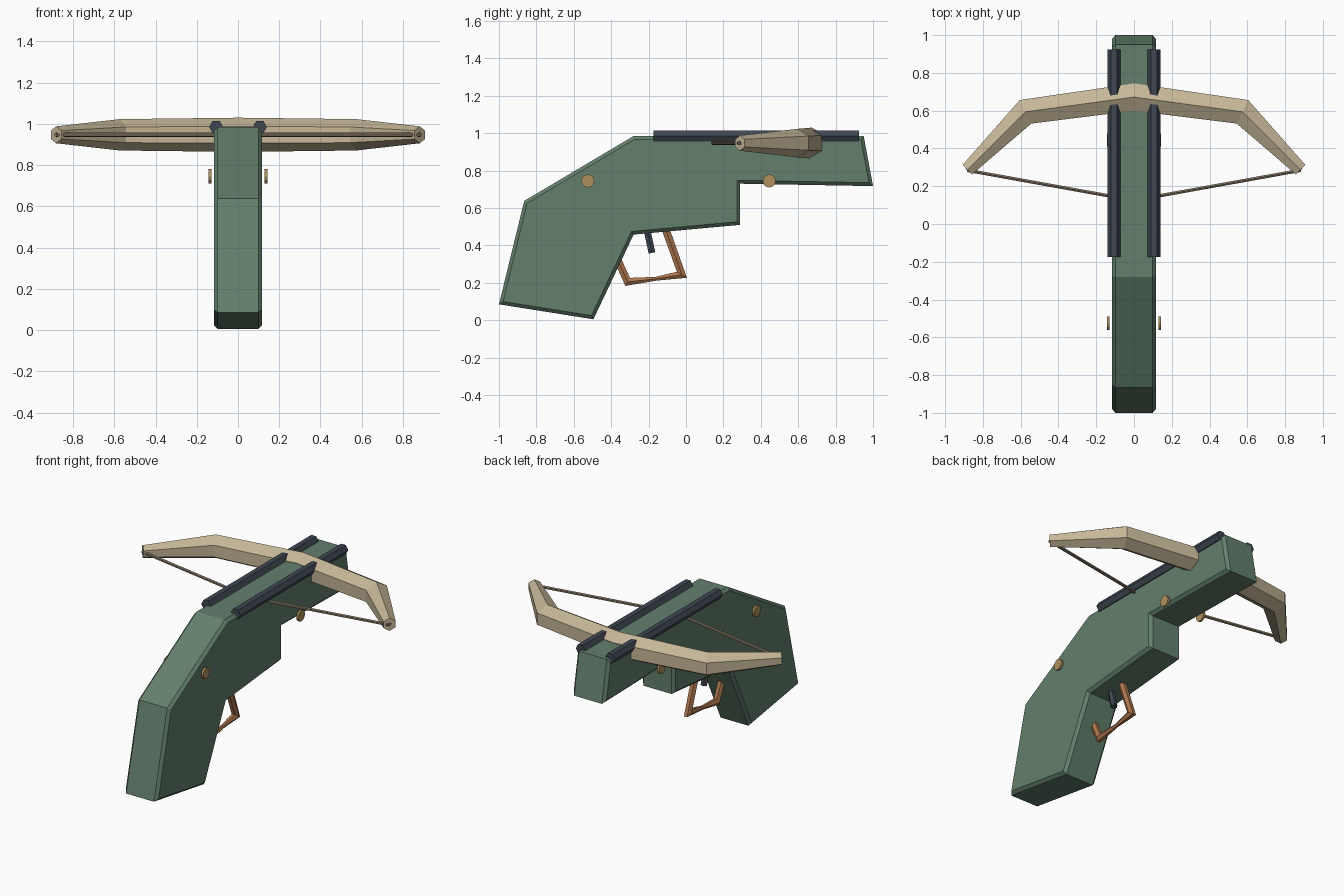
import bpy, bmesh
from math import cos, sin, pi
from mathutils import Vector

if "Cube" in bpy.data.objects:
    bpy.data.objects.remove(bpy.data.objects["Cube"])


def material(name, rgb):
    m = bpy.data.materials.new(name)
    m.use_nodes = True
    m.diffuse_color = (*rgb, 1)
    m.node_tree.nodes["Principled BSDF"].inputs["Base Color"].default_value = (*rgb, 1)
    return m


GREEN = material("painted green", (0.125, 0.215, 0.152))
TAN = material("pale wood", (0.56, 0.47, 0.31))
STEEL = material("dark steel", (0.05, 0.063, 0.085))
COPPER = material("copper", (0.42, 0.18, 0.075))
BRASS = material("brass", (0.43, 0.28, 0.11))
CORD = material("cord", (0.23, 0.185, 0.13))


def finish(name, bm, mat):
    bmesh.ops.recalc_face_normals(bm, faces=bm.faces)
    mesh = bpy.data.meshes.new(name)
    bm.to_mesh(mesh)
    bm.free()
    mesh.materials.append(mat)
    obj = bpy.data.objects.new(name, mesh)
    bpy.context.collection.objects.link(obj)
    return obj


def loft(name, points, radii, up, mat, sides=6, phase=0.0):
    """Sweep a mitred polygon along a flat path whose plane normal is up."""
    pts, up = [Vector(p) for p in points], Vector(up)
    bm, rings = bmesh.new(), []
    for i, (p, r) in enumerate(zip(pts, radii)):
        a = (p - pts[i - 1]).normalized() if i else (pts[1] - p).normalized()
        b = (pts[i + 1] - p).normalized() if i < len(pts) - 1 else a
        tangent = (a + b).normalized()
        side = tangent.cross(up) / max(tangent.dot(a), 0.4)
        angles = [phase + 2 * pi * k / sides for k in range(sides)]
        rings.append([bm.verts.new(p + r * (up * cos(t) + side * sin(t))) for t in angles])
    for r0, r1 in zip(rings, rings[1:]):
        for k in range(sides):
            n = (k + 1) % sides
            bm.faces.new((r0[k], r0[n], r1[n], r1[k]))
    bm.faces.new(rings[0])
    bm.faces.new(rings[-1])
    return finish(name, bm, mat)


# Stock: extruded side profile with chamfered rims
profile = [(-1, 0.085), (-0.865, 0.638), (-0.28, 0.985), (0.95, 0.985), (1, 0.717),
           (0.29, 0.73), (0.29, 0.51), (-0.28, 0.458), (-0.495, 0.005)]
HALF = 0.117
bm = bmesh.new()
cap = bm.faces.new([bm.verts.new((-HALF, y, z)) for y, z in profile])
out = bmesh.ops.extrude_face_region(bm, geom=[cap])
moved = [v for v in out["geom"] if isinstance(v, bmesh.types.BMVert)]
bmesh.ops.translate(bm, verts=moved, vec=(2 * HALF, 0, 0))
bmesh.ops.recalc_face_normals(bm, faces=bm.faces)
rims = [e for e in bm.edges if abs(e.verts[0].co.x - e.verts[1].co.x) < 0.001]
bmesh.ops.bevel(bm, geom=rims, offset=0.018, segments=1, affect="EDGES")
finish("stock", bm, GREEN)

# Bow limbs: one tapered, mitred six-sided sweep
BOW_Z = 0.947
half_bow = [(0.882, 0.288, 0.041), (0.574, 0.594, 0.076), (0, 0.672, 0.083)]
bow = half_bow + [(-x, y, r) for x, y, r in half_bow[-2::-1]]
loft("bow", [(x, y, BOW_Z) for x, y, r in bow], [r for x, y, r in bow], (0, 0, 1), TAN)

# Bowstring
loft("bowstring", [(0.882, 0.284, BOW_Z), (0, 0.125, BOW_Z), (-0.882, 0.284, BOW_Z)],
     [0.01] * 3, (0, 0, 1), CORD)

# Paired rails, side pins and string nocks
for label, s in (("left", 1), ("right", -1)):
    loft(label + "_rail", [(s * 0.106, -0.175, 0.985), (s * 0.106, 0.925, 0.985)],
         [0.034] * 2, (0, 0, 1), STEEL, phase=pi / 6)
    for end, y in (("rear", -0.525), ("front", 0.445)):
        loft(f"{label}_{end}_pin", [(s * 0.129, y, 0.745), (s * 0.143, y, 0.745)],
             [0.035] * 2, (0, 0, 1), BRASS, sides=12)
    loft(label + "_nock", [(s * 0.87, 0.3, BOW_Z), (s * 0.885, 0.285, BOW_Z)],
         [0.011] * 2, (0, 0, 1), CORD)

# Trigger guard
guard = [(-0.11, 0.49, 0.024), (-0.022, 0.243, 0.023), (-0.16, 0.222, 0.012),
         (-0.312, 0.205, 0.023), (-0.375, 0.345, 0.023)]
loft("trigger_guard", [(0, y, z) for y, z, r in guard], [r for y, z, r in guard],
     (1, 0, 0), COPPER)

# Trigger
loft("trigger", [(0, -0.21, 0.49), (0, -0.182, 0.36)], [0.021] * 2, (1, 0, 0), STEEL)
